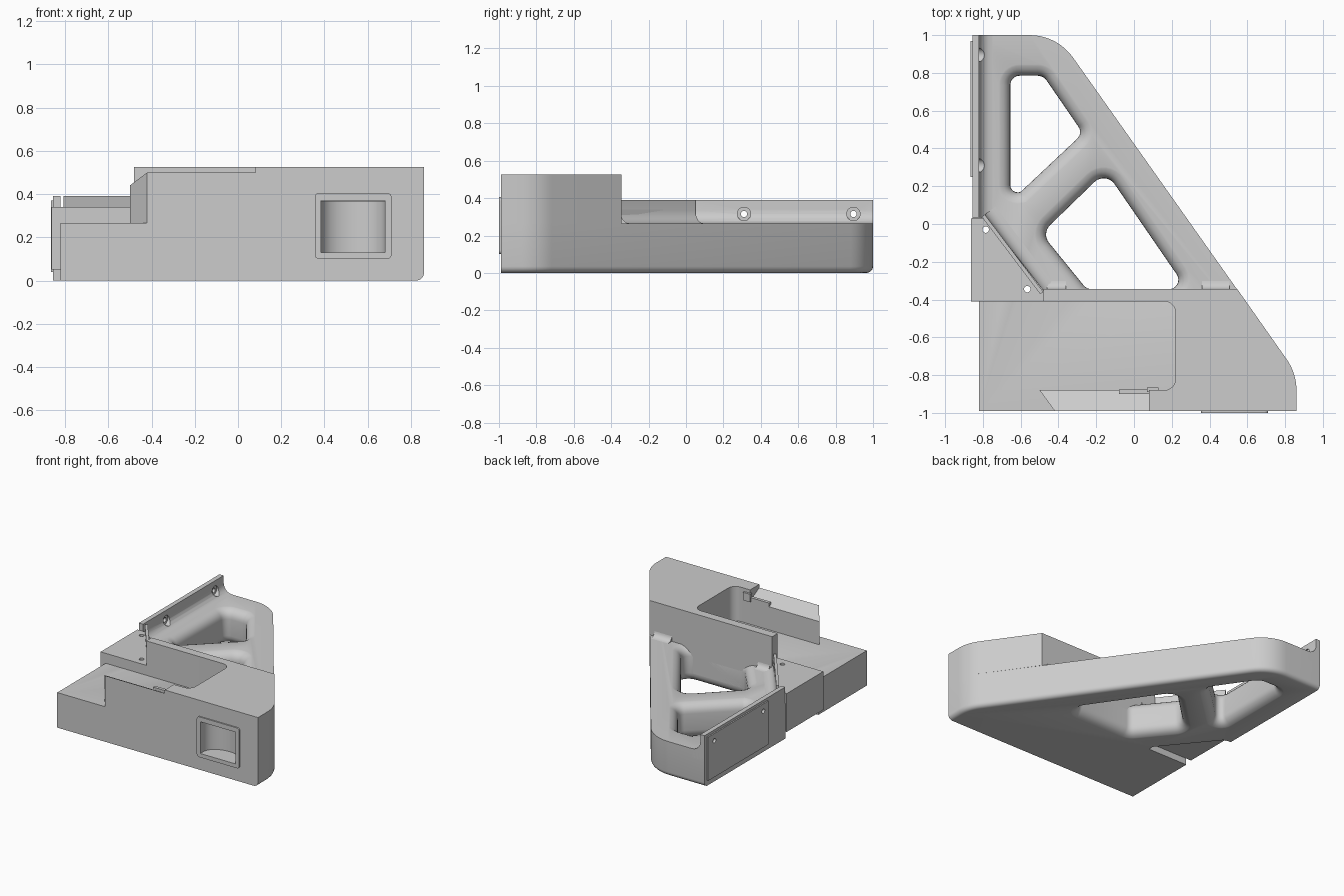
import bpy, bmesh
from math import sin, cos, pi, radians, tan
from mathutils import Vector

if "Cube" in bpy.data.objects:
    bpy.data.objects.remove(bpy.data.objects["Cube"])

grey = bpy.data.materials.new("plain_grey")
grey.use_nodes = True
grey.diffuse_color = (0.604, 0.604, 0.604, 1)
grey.node_tree.nodes["Principled BSDF"].inputs["Base Color"].default_value = grey.diffuse_color
parts = []


def loft(name, rings, keep=True):
    """Skin a stack of equal rings and cap both ends."""
    bm = bmesh.new()
    rows = [[bm.verts.new(p) for p in ring] for ring in rings]
    n = len(rows[0])
    for low, high in zip(rows, rows[1:]):
        for i in range(n):
            j = (i + 1) % n
            bm.faces.new((low[i], low[j], high[j], high[i]))
    bm.faces.new(rows[0][::-1])
    bm.faces.new(rows[-1])
    bmesh.ops.recalc_face_normals(bm, faces=bm.faces)
    mesh = bpy.data.meshes.new(name)
    bm.to_mesh(mesh)
    bm.free()
    mesh.materials.append(grey)
    ob = bpy.data.objects.new(name, mesh)
    bpy.context.collection.objects.link(ob)
    ob.hide_render = not keep
    if keep:
        parts.append(ob)
    return ob


def prism(name, pts, z0, z1, keep=True):
    return loft(name, [[(p[0], p[1], z) for p in pts] for z in (z0, z1)], keep)


def box(name, x0, x1, y0, y1, z0, z1, keep=True):
    return prism(name, [(x0, y0), (x1, y0), (x1, y1), (x0, y1)], z0, z1, keep)


def rounded(corners, steps=8):
    """Round every (x, y, radius) corner of a polygon."""
    out = []
    for i, c in enumerate(corners):
        p = Vector(c[:2])
        if len(c) < 3:
            out.append(p)
            continue
        a = (Vector(corners[i - 1][:2]) - p).normalized()
        b = (Vector(corners[(i + 1) % len(corners)][:2]) - p).normalized()
        half = a.angle(b) / 2
        centre = p + (a + b).normalized() * c[2] / sin(half)
        start = p + a * c[2] / tan(half) - centre
        turn = start.angle_signed(p + b * c[2] / tan(half) - centre)
        for k in range(steps + 1):
            t = -turn * k / steps
            out.append(centre + Vector((start.x * cos(t) - start.y * sin(t),
                                        start.x * sin(t) + start.y * cos(t))))
    return out


def grow(corners, d):
    """Offset a counter-clockwise polygon outwards, enlarging its radii."""
    out = []
    for i, c in enumerate(corners):
        p = Vector(c[:2])
        e1 = (p - Vector(corners[i - 1][:2])).normalized()
        e2 = (Vector(corners[(i + 1) % len(corners)][:2]) - p).normalized()
        n1, n2 = Vector((e1.y, -e1.x)), Vector((e2.y, -e2.x))
        q = p + (n1 + n2) * d / (1 + n1.dot(n2))
        out.append((q.x, q.y, c[2] + d))
    return out


def rod(name, start, axis, radius, length):
    """Round cutter along the x or z axis."""
    s, rings = Vector(start), []
    for t in (0, length):
        ring = []
        for k in range(24):
            u, v = radius * cos(k * pi / 12), radius * sin(k * pi / 12)
            ring.append(s + (Vector((t, u, v)) if axis == "x" else Vector((u, v, t))))
        rings.append(ring)
    return loft(name, rings, False)


def cut(targets, cutter):
    """Subtract the cutter, trying a second solver if the first yields nothing."""
    for ob in targets:
        mod = ob.modifiers.new("cut", "BOOLEAN")
        mod.operation, mod.object = "DIFFERENCE", cutter
        result = ob.data
        for solver in ("EXACT", "MANIFOLD"):
            mod.solver = solver
            bpy.context.view_layer.update()
            mesh = bpy.data.meshes.new_from_object(
                ob.evaluated_get(bpy.context.evaluated_depsgraph_get()))
            if len(mesh.polygons):
                result = mesh
                break
        ob.modifiers.clear()
        ob.data = result
    bpy.data.objects.remove(cutter)


FLOOR, TOP, RAIL = 0.265, 0.525, 0.39
arc = [k * pi / 10 for k in range(6)]


# Triangular base, softened below along the right and back sides
def base_ring(d, z):
    pts = rounded([(-0.82, -0.99), (0.86 - d, -0.99), (0.86 - d, -0.79 - 0.318 * d, 0.28 - d),
                   (-0.407 - 0.518 * d, 1 - d, 0.28 - d), (-0.855, 1 - d),
                   (-0.855, 0.03), (-0.82, 0.03)])
    return [(p.x, p.y, z) for p in pts]


soft = 0.035
base = loft("base_frame", [base_ring(soft * (1 - sin(a)), soft * (1 - cos(a))) for a in arc]
            + [base_ring(0, FLOOR)])

# Two lightening holes, flared at top and bottom
holes = [
    [(-0.655, 0.14, 0.04), (-0.6, 0.17, 0.04), (-0.27, 0.48, 0.05),
     (-0.48, 0.785, 0.06), (-0.655, 0.785, 0.05)],
    [(-0.25, -0.345, 0.06), (0.28, -0.345, 0.05), (-0.15, 0.28, 0.07), (-0.49, -0.05, 0.07)],
]
R = 0.07
flare = [(R * sin(a), R * (1 - cos(a))) for a in (radians(15 * k) for k in range(6))]
flare.append((R + 0.01, 0.097))
levels = [(R - h, d) for h, d in reversed(flare)] + [(FLOOR - R + h, d) for h, d in flare]
for hole in holes:
    cut([base], loft("hole_cutter", [[(p.x, p.y, z) for p in rounded(grow(hole, d))]
                                     for z, d in levels], False))

# Underside notch beneath the corner platform
cut([base], prism("notch_cutter", [(-0.9, 0.022), (-0.8, 0.022), (-0.48, -0.37),
                                   (-0.48, -0.41), (-0.9, -0.41)], -0.02, 0.052, False))

# Raised block around the pocket, its rear wall and the sloped front wall
block = prism("raised_block", rounded([
    (-0.48, -0.345), (-0.48, -0.41), (0.22, -0.41, 0.06), (0.22, -0.88, 0.06),
    (0.08, -0.88), (0.08, -0.99), (0.86, -0.99), (0.86, -0.79, 0.28),
    (0.547, -0.345)]), FLOOR, TOP)
box("rear_wall_skirt", -0.36, 0.38, -0.408, -0.345, 0.07, FLOOR + 0.01)
wall = prism("front_wall", [(-0.42, -0.99), (0.08, -0.99), (0.08, -0.88), (-0.5, -0.88)],
             FLOOR, 0.5)
for v in wall.data.vertices:
    if v.co.z > 0.4 and v.co.y > -0.9:
        v.co.z = 0.44
box("latch_strip", -0.08, 0.1, -0.9, -0.876, 0.44, 0.47)
box("latch_pin", 0.07, 0.13, -0.89, -0.865, 0.44, 0.5)


def cove(x, r, z):
    """Quarter-round inner corner from the wall down to the floor."""
    return [(x + r - r * cos(a), z + r - r * sin(a)) for a in arc]


# Side rail and diagonal wall, each with a cove at the foot
def coved_wall(name, a, b, thick):
    a, b = Vector(a), Vector(b)
    d = (b - a).normalized()
    side = Vector((-d.y, d.x))
    prof = [(-thick, 0.2), (-thick, RAIL), (0, RAIL)] + cove(0, 0.07, FLOOR) + [(0.07, 0.2)]
    return loft(name, [[(*(p + side * u), z) for u, z in prof] for p in (a, b)])


rail = coved_wall("side_rail", (-0.82, 1), (-0.82, 0.035), 0.035)
diagonal = coved_wall("diagonal_wall", (-0.79, 0.05), (-0.48, -0.36), 0.02)
for x0, x1 in ((-0.46, -0.36), (0.36, 0.505)):
    prof = [(-0.36, 0.25), (-0.36, 0.31)] + cove(-0.346, 0.045, FLOOR) + [(-0.301, 0.25)]
    loft("rear_wall_cove", [[(x, y, z) for y, z in prof] for x in (x0, x1)])

# Corner platform and side panel
platform = prism("corner_platform", [(-0.863, -0.41), (-0.48, -0.41), (-0.48, -0.35),
                                     (-0.78, 0.03), (-0.863, 0.03)], 0.05, 0.34)
panel = box("side_panel", -0.865, -0.85, 0.25, 0.97, 0.04, 0.37)

# Countersunk rail holes and platform holes
for y in (0.31, 0.895):
    cut([rail, panel], rod("screw_cutter", (-0.95, y, 0.315), "x", 0.017, 0.3))
    cut([rail], rod("countersink_cutter", (-0.83, y, 0.315), "x", 0.036, 0.2))
for x, y in ((-0.785, -0.03), (-0.565, -0.345)):
    cut([platform, base, diagonal], rod("peg_cutter", (x, y, -0.1), "z", 0.017, 0.6))

# Front window: scooped recess and thin surround
scoop = [(0.385, -1.05), (0.68, -1.05)]
scoop += [(0.5325 + 0.1475 * cos(k * pi / 12), -0.96 + 0.1 * sin(k * pi / 12)) for k in range(13)]
cut([base, block], prism("scoop_cutter", scoop, 0.13, 0.365, False))
frame = loft("window_surround", [[(p.x, y, p.y) for p in rounded([
    (0.355, 0.1, 0.02), (0.71, 0.1, 0.02), (0.71, 0.405, 0.02), (0.355, 0.405, 0.02)])]
    for y in (-1, -0.988)])
cut([frame], box("opening_cutter", 0.385, 0.68, -1.1, -0.9, 0.13, 0.37, False))

# Smooth curved faces, keep hard edges
bpy.ops.object.select_all(action="DESELECT")
for ob in parts:
    ob.select_set(True)
bpy.context.view_layer.objects.active = base
bpy.ops.object.shade_smooth_by_angle(angle=radians(30))
